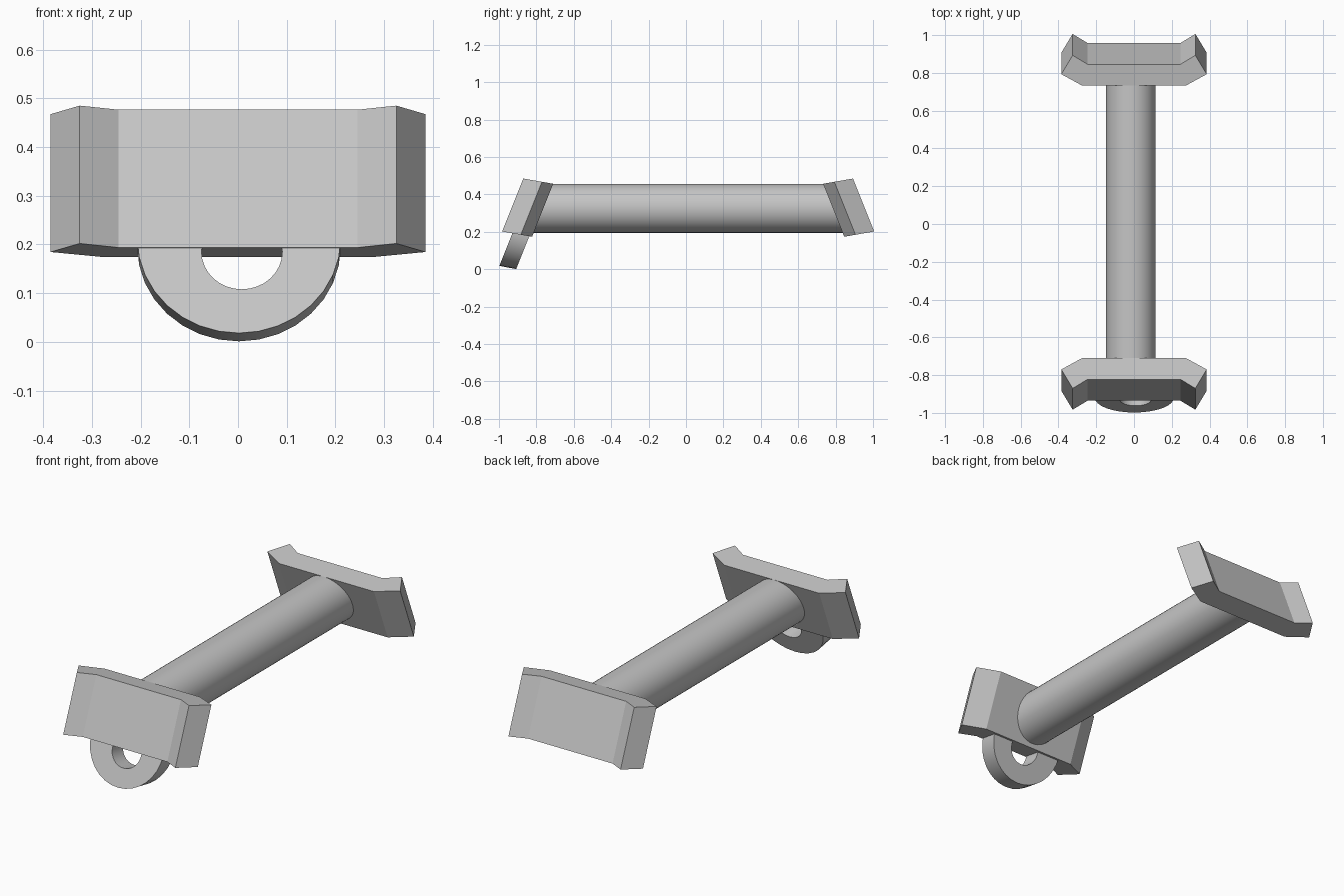
import bpy
import bmesh
import math
from mathutils import Matrix, Vector

cube = bpy.data.objects.get("Cube")
if cube:
    bpy.data.objects.remove(cube, do_unlink=True)

grey = bpy.data.materials.new("plain grey")
grey.use_nodes = True
COLOUR = (0.56, 0.56, 0.56, 1)
grey.diffuse_color = COLOUR
grey.node_tree.nodes["Principled BSDF"].inputs["Base Color"].default_value = COLOUR


def finish(name, bm, smooth=False):
    bmesh.ops.recalc_face_normals(bm, faces=bm.faces[:])
    mesh = bpy.data.meshes.new(name)
    bm.to_mesh(mesh)
    bm.free()
    mesh.materials.append(grey)
    obj = bpy.data.objects.new(name, mesh)
    bpy.context.collection.objects.link(obj)
    if smooth:
        bpy.ops.object.select_all(action='DESELECT')
        obj.select_set(True)
        bpy.context.view_layer.objects.active = obj
        bpy.ops.object.shade_smooth_by_angle(angle=math.radians(35))


# Leaning end plates: half outline (x, distance outward), mirrored and extruded down
HALF = [(0.275, 0.0), (0.385, 0.06), (0.325, 0.16), (0.245, 0.112)]
TOP_Z, RISE = 0.457, 0.175
DROP_OUT, DROP_Z = 0.113, -0.283


def end_plate(name, inner_y, side):
    bm = bmesh.new()
    outline = HALF + [(-x, d) for x, d in reversed(HALF)]
    top = [bm.verts.new((x, inner_y + side * d, TOP_Z + RISE * d)) for x, d in outline]
    face = bm.faces.new(top)
    ext = bmesh.ops.extrude_face_region(bm, geom=[face], use_keep_orig=True)
    moved = [g for g in ext["geom"] if isinstance(g, bmesh.types.BMVert)]
    bmesh.ops.translate(bm, verts=moved, vec=(0, side * DROP_OUT, DROP_Z))
    finish(name, bm)


end_plate("front_plate", -0.71, -1)
end_plate("back_plate", 0.733, 1)

# Round bar, its ends buried in the plates
bm = bmesh.new()
placing = Matrix.Translation((-0.017, 0.01, 0.326)) @ Matrix.Rotation(math.pi / 2, 4, 'X')
bmesh.ops.create_cone(bm, cap_ends=True, segments=48, radius1=0.131, radius2=0.131,
                      depth=1.664, matrix=placing)
finish("bar", bm, smooth=True)

# Hanging ring, leaning with the front plate
SEGMENTS = 32
UP = Vector((0, 0.371, 0.928))
THICK = Vector((0, 0.09, -0.017))


def ring_loop(bm, x, z, radius, shift):
    centre = Vector((x, -0.998 + 0.4 * (z - 0.018), z)) + shift
    loop = []
    for i in range(SEGMENTS):
        a = math.tau * i / SEGMENTS
        loop.append(bm.verts.new(centre + Vector((radius * math.cos(a), 0, 0))
                                 + UP * radius * math.sin(a)))
    return loop


bm = bmesh.new()
zero = Vector((0, 0, 0))
loops = [ring_loop(bm, 0.002, 0.212, 0.209, zero),
         ring_loop(bm, 0.002, 0.212, 0.209, THICK),
         ring_loop(bm, 0.008, 0.185, 0.083, THICK),
         ring_loop(bm, 0.008, 0.185, 0.083, zero)]
for k in range(4):
    a, b = loops[k], loops[(k + 1) % 4]
    for i in range(SEGMENTS):
        j = (i + 1) % SEGMENTS
        bm.faces.new((a[i], a[j], b[j], b[i]))
finish("hanging_ring", bm, smooth=True)
